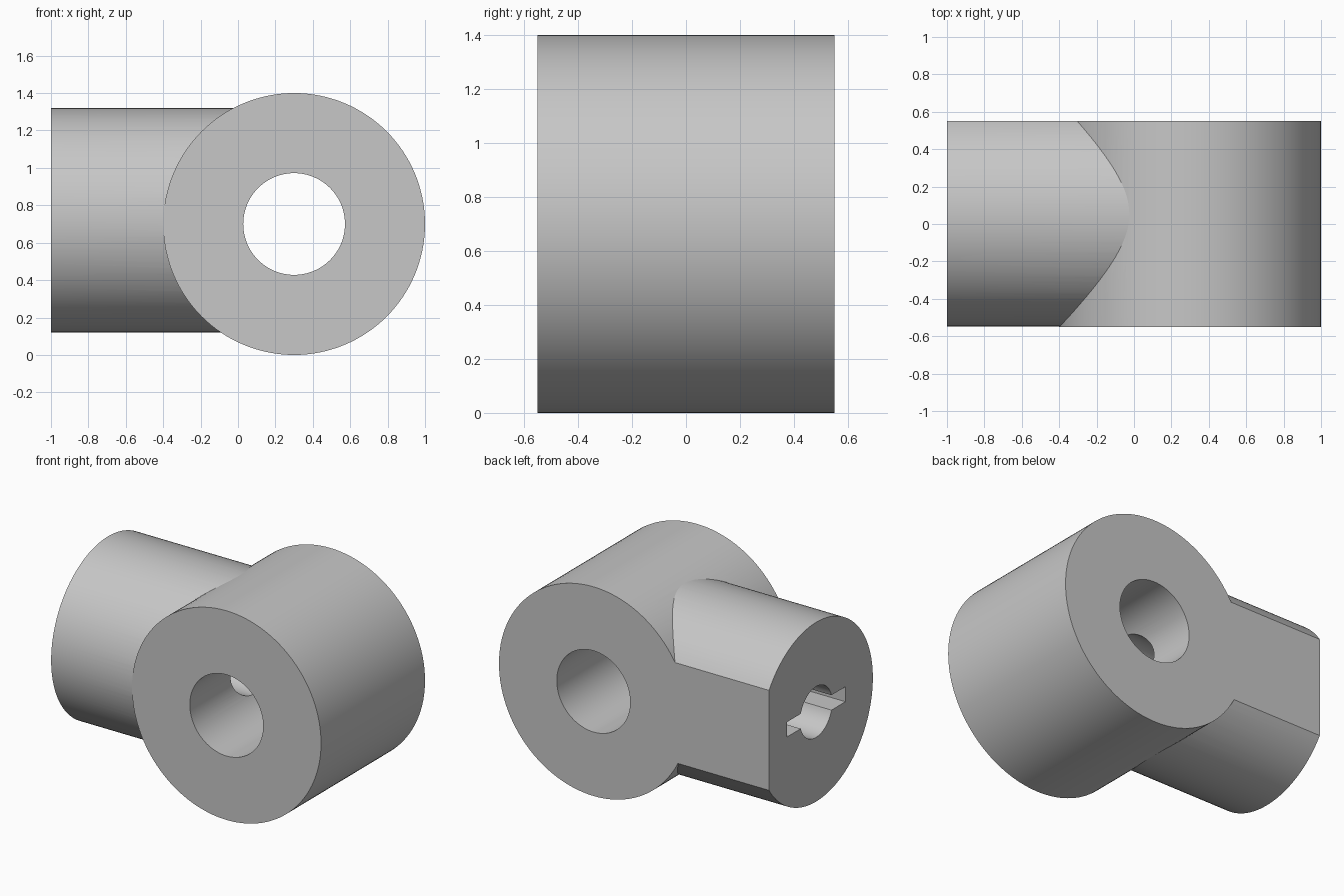
import bpy, bmesh
from math import radians
from mathutils import Matrix, Vector

cube = bpy.data.objects.get("Cube")
if cube:
    bpy.data.objects.remove(cube, do_unlink=True)

MAIN = Vector((0.30, 0.0, 0.70))       # centre of the sleeve
ARM_Y, ARM_Z = 0.052, 0.72             # axis of the arm
HALF = 0.55                            # half depth of the sleeve

grey = bpy.data.materials.new("light grey")
grey.use_nodes = True
grey.diffuse_color = (0.57, 0.57, 0.57, 1)
grey.node_tree.nodes["Principled BSDF"].inputs["Base Color"].default_value = grey.diffuse_color


def make(name, bm):
    bmesh.ops.recalc_face_normals(bm, faces=bm.faces)
    mesh = bpy.data.meshes.new(name)
    bm.to_mesh(mesh)
    bm.free()
    mesh.materials.append(grey)
    obj = bpy.data.objects.new(name, mesh)
    bpy.context.collection.objects.link(obj)
    return obj


def cylinder(name, axis, centre, radius, length, segments=96, cut_y=None):
    turn = Matrix.Rotation(radians(90), 4, "Y" if axis == "x" else "X")
    bm = bmesh.new()
    bmesh.ops.create_cone(bm, cap_ends=True, segments=segments, radius1=radius, radius2=radius,
                          depth=length, matrix=Matrix.Translation(centre) @ turn)
    if cut_y is not None:              # flat along one side
        geom = bm.verts[:] + bm.edges[:] + bm.faces[:]
        cut = bmesh.ops.bisect_plane(bm, geom=geom, plane_co=(0, cut_y, 0),
                                     plane_no=(0, 1, 0), clear_outer=True)
        edges = [e for e in cut["geom_cut"] if isinstance(e, bmesh.types.BMEdge)]
        bmesh.ops.holes_fill(bm, edges=edges)
    return make(name, bm)


def box(name, centre, size):
    bm = bmesh.new()
    bmesh.ops.create_cube(bm, size=1, matrix=Matrix.Translation(centre) @ Matrix.Diagonal((*size, 1)))
    return make(name, bm)


def combine(target, tool, operation):
    tool.hide_render = True
    mod = target.modifiers.new(operation, "BOOLEAN")
    mod.operation, mod.solver, mod.object = operation, "EXACT", tool
    bpy.context.view_layer.objects.active = target
    bpy.ops.object.modifier_apply(modifier=mod.name)
    bpy.data.objects.remove(tool, do_unlink=True)


# Sleeve with the side arm
body = cylinder("cross_connector", "y", MAIN, 0.70, 2 * HALF, 128)
arm = cylinder("arm", "x", (-0.35, ARM_Y, ARM_Z), 0.60, 1.30, 128, cut_y=HALF)
combine(body, arm, "UNION")

# Bores and the key slot in the arm end
combine(body, cylinder("sleeve_bore", "y", MAIN, 0.272, 1.4), "DIFFERENCE")
combine(body, cylinder("arm_bore", "x", (-0.4, ARM_Y, ARM_Z), 0.17, 1.4, 64), "DIFFERENCE")
combine(body, box("key_slot", (-0.85, ARM_Y, ARM_Z), (0.7, 0.62, 0.10)), "DIFFERENCE")

# Smooth walls with sharp rims
bpy.ops.object.select_all(action="DESELECT")
body.select_set(True)
bpy.context.view_layer.objects.active = body
bpy.ops.object.shade_smooth_by_angle(angle=radians(25))
